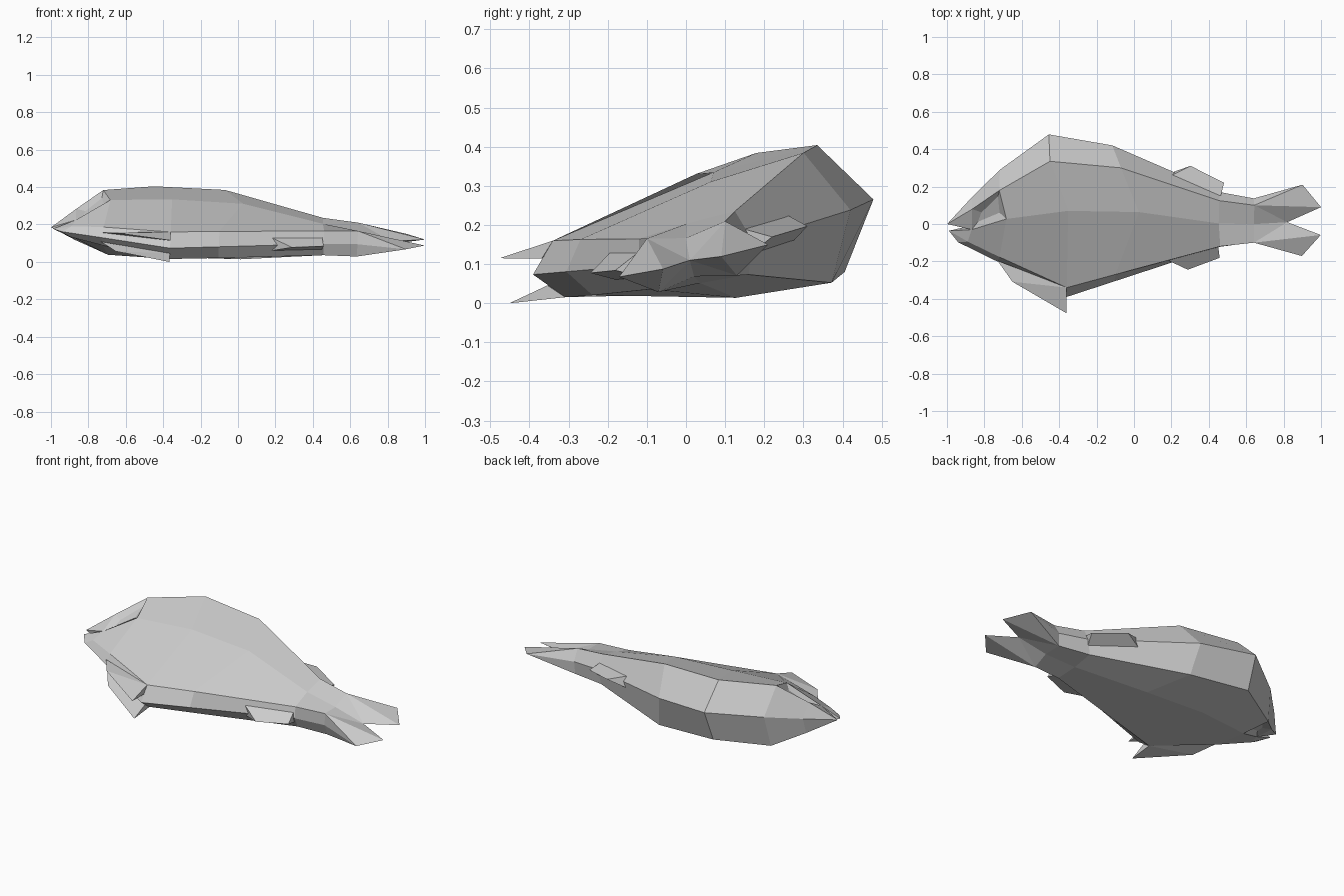
import bpy
import bmesh
from math import radians

cube = bpy.data.objects.get("Cube")
if cube:
    bpy.data.objects.remove(cube, do_unlink=True)

grey = bpy.data.materials.new("pale_grey")
grey.use_nodes = True
colour = (0.6, 0.6, 0.6, 1)
grey.diffuse_color = colour
grey.node_tree.nodes["Principled BSDF"].inputs["Base Color"].default_value = colour


def build(name, faces, eye=None):
    """Mirror half a shape across the fish's midplane, then lay it on its side."""
    bm = bmesh.new()
    for points in faces:
        bm.faces.new([bm.verts.new(p) for p in points])
    bmesh.ops.remove_doubles(bm, verts=bm.verts, dist=0.0005)
    if eye is not None:
        # sunken eye socket
        bm.faces.ensure_lookup_table()
        bm.normal_update()
        socket = bm.faces[eye]
        if socket.normal.z < 0:
            socket.normal_flip()
        bmesh.ops.inset_individual(bm, faces=[socket], thickness=0.05, depth=-0.02)
    geom = bm.verts[:] + bm.edges[:] + bm.faces[:]
    bmesh.ops.mirror(bm, geom=geom, axis='Z', merge_dist=0.0005)
    bmesh.ops.remove_doubles(bm, verts=bm.verts, dist=0.0005)
    bmesh.ops.recalc_face_normals(bm, faces=bm.faces)
    mesh = bpy.data.meshes.new(name)
    bm.to_mesh(mesh)
    bm.free()
    mesh.materials.append(grey)
    obj = bpy.data.objects.new(name, mesh)
    obj.location.z = 0.1425
    obj.rotation_euler = (radians(12.2), radians(2.43), 0)
    bpy.context.collection.objects.link(obj)
    return obj


# Lengthwise rails of one half: (along, height, half width)
back = [(-.87, .145, 0), (-.72, .297, 0), (-.46, .49, 0),
        (-.12, .43, 0), (.46, .174, 0), (.64, .14, 0)]
shoulder = [(-.87, .10, .085), (-.73, .22, .168), (-.46, .379, .166),
            (-.08, .344, .17), (.45, .146, .083), (.64, .118, .071)]
flank = [(-.87, -.02, .05), (-.69, .06, .15), (-.36, .106, .158),
         (.02, .098, .152), (.45, .02, .078), (.64, .01, .05)]
belly_edge = [(-.89, -.09, .03), (-.72, -.17, .05), (-.36, -.332, .074),
              (-.1, -.26, .073), (.46, -.108, .066), (.64, -.087, .07)]
keel = [(-.94, -.10, 0), (-.73, -.205, 0), (-.36, -.40, 0),
        (-.1, -.313, 0), (.46, -.125, 0), (.64, -.10, 0)]
rails = [back, shoulder, flank, belly_edge, keel]

# Body skin and jaws
skin = []
for upper, lower in zip(rails, rails[1:]):
    for i in range(len(back) - 1):
        skin.append((upper[i], upper[i + 1], lower[i + 1], lower[i]))
eye_face = len(back) - 1
snout, chin, throat = (-1, 0, 0), (-.99, -.037, 0), (-.87, -.02, 0)
skin += [(snout, back[0], shoulder[0]), (snout, shoulder[0], flank[0]),
         (snout, flank[0], throat), (chin, throat, flank[0]),
         (chin, flank[0], belly_edge[0]), (chin, belly_edge[0], keel[0])]
skin.append([rail[-1] for rail in rails])
build("body", skin, eye_face)

# Forked tail, thick at the root and sharp at the tips
b, s, f, e, k = [rail[-1] for rail in rails]
top, top_end, fork = (.9, .215, 0), (1, .092, 0), (.82, .01, 0)
low_end, low = (1, -.06, 0), (.9, -.175, 0)
build("tail", [(b, s, top), (s, top_end, top), (s, fork, top_end),
               (s, f, fork), (f, e, fork), (e, low_end, fork),
               (e, low, low_end), (e, k, low), (b, s, f, e, k)])

# Paired belly fins
root, bend, tip = (-.73, -.195, .025), (-.65, -.305, .05), (-.36, -.475, .059)
edge, inner = belly_edge[2], (-.36, -.37, .035)
build("belly_fins", [(root, bend, edge), (bend, tip, edge), (root, inner, bend),
                     (bend, inner, tip), (edge, tip, inner), (root, edge, inner)])


def wedge_fin(name, front, rear, front_tip, rear_tip, width):
    """Small fin with a broad root and a sharp outer edge."""
    a, c = (*front, width), (*rear, width)
    p, q = (*front_tip, 0), (*rear_tip, 0)
    a0, c0 = (*front, 0), (*rear, 0)
    build(name, [(a, c, q, p), (a, p, a0), (c, c0, q), (a, a0, c0, c)])


wedge_fin("rear_back_fin", (.19, .27), (.46, .155), (.3, .318), (.48, .225), .036)
wedge_fin("rear_belly_fin", (.18, -.19), (.45, -.11), (.29, -.25), (.46, -.185), .036)
